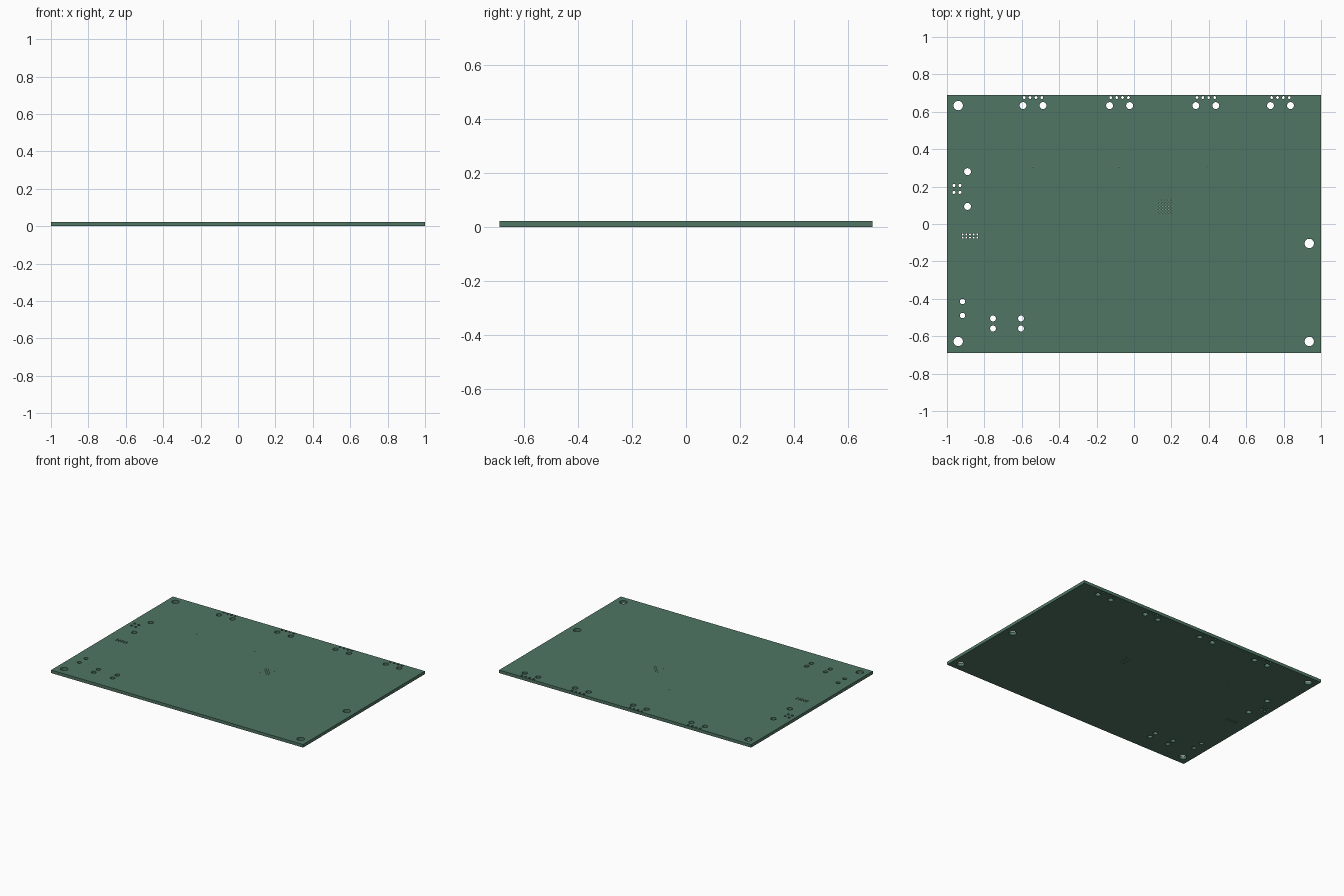
import bpy, bmesh, math

if "Cube" in bpy.data.objects:
    bpy.data.objects.remove(bpy.data.objects["Cube"])

HX, HY, T = 1.0, 0.69, 0.022

curve = bpy.data.curves.new("board_outline", 'CURVE')
curve.dimensions = '2D'
curve.fill_mode = 'BOTH'
curve.extrude = T / 2


def loop(pts):
    s = curve.splines.new('POLY')
    s.points.add(len(pts) - 1)
    for p, (x, y) in zip(s.points, pts):
        p.co = (x, y, 0, 1)
    s.use_cyclic_u = True
    s.use_smooth = False


def hole(x, y, r, n=24):
    loop([(x + r * math.cos(2 * math.pi * i / n),
           y + r * math.sin(2 * math.pi * i / n)) for i in range(n)])


# board rim
loop([(-HX, -HY), (HX, -HY), (HX, HY), (-HX, HY)])

# mounting holes
for x, y in [(-0.94, 0.633), (-0.94, -0.628), (0.937, -0.628), (0.937, -0.104)]:
    hole(x, y, 0.025, 32)

# four socket footprints along the back edge
for cx in (-0.54, -0.077, 0.384, 0.783):
    for s in (-1, 1):
        hole(cx + s * 0.0535, 0.633, 0.0185)
    for i in range(4):
        hole(cx + (i - 1.5) * 0.0315, 0.676, 0.0075, 16)

# side socket footprint on the left edge
for y in (0.28, 0.094):
    hole(-0.89, y, 0.0185)
for x in (-0.963, -0.931):
    for y in (0.206, 0.169):
        hole(x, y, 0.0085, 16)

# two-row pin header
for i in range(5):
    for y in (-0.056, -0.073):
        hole(-0.916 + i * 0.0195, y, 0.005, 12)

# peg holes
for y in (-0.414, -0.489):
    hole(-0.917, y, 0.0145)
for x in (-0.754, -0.604):
    for y in (-0.505, -0.559):
        hole(x, y, 0.016)

# tiny vias: grid and scattered
for i in range(5):
    for j in range(5):
        hole(0.135 + i * 0.016, 0.06 + j * 0.017, 0.002, 8)
for x in (-0.54, -0.08, 0.384):
    hole(x, 0.305, 0.002, 8)

board = bpy.data.objects.new("circuit_board", curve)
bpy.context.collection.objects.link(board)
board.location.z = T / 2
bpy.context.view_layer.objects.active = board
board.select_set(True)
bpy.ops.object.convert(target='MESH')
board = bpy.context.object
board.name = "circuit_board"

# weld the caps to the walls
bm = bmesh.new()
bm.from_mesh(board.data)
bmesh.ops.remove_doubles(bm, verts=bm.verts, dist=1e-5)
bmesh.ops.recalc_face_normals(bm, faces=bm.faces)
bm.to_mesh(board.data)
bm.free()
bpy.ops.object.shade_smooth_by_angle(angle=math.radians(35))

mat = bpy.data.materials.new("board_green")
mat.diffuse_color = (0.08, 0.18, 0.125, 1)
mat.use_nodes = True
mat.node_tree.nodes["Principled BSDF"].inputs["Base Color"].default_value = mat.diffuse_color
board.data.materials.clear()
board.data.materials.append(mat)
